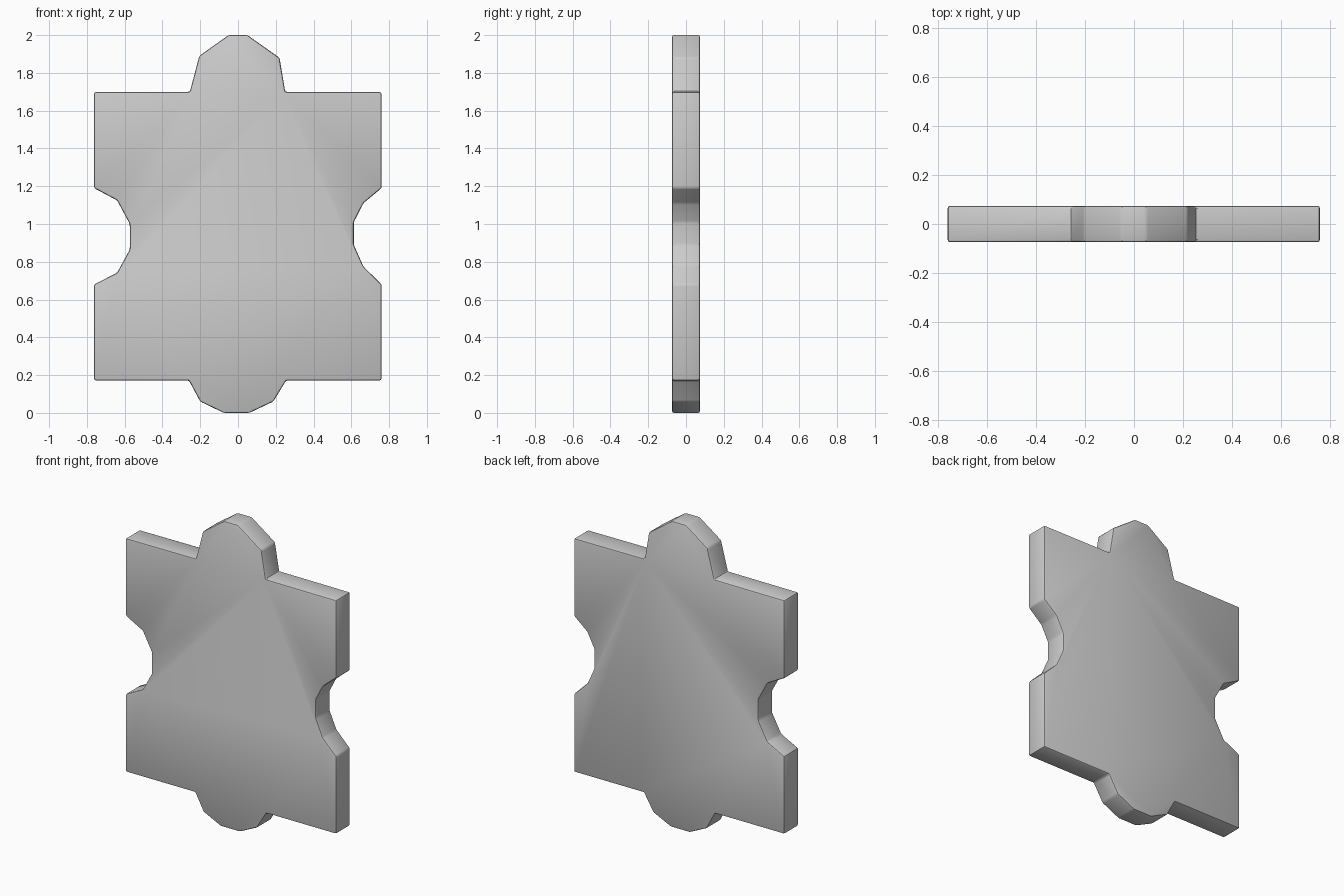
import bpy, bmesh, math

if "Cube" in bpy.data.objects:
    bpy.data.objects.remove(bpy.data.objects["Cube"])

# Outline of the jigsaw tile, clockwise from the top tab (x, z)
top_tab = [(-0.255, 1.70), (-0.205, 1.89), (-0.05, 2.0), (0.05, 2.0), (0.22, 1.88), (0.25, 1.70)]
right_notch = [(0.76, 1.19), (0.664, 1.11), (0.613, 1.01), (0.613, 0.89), (0.664, 0.775), (0.76, 0.68)]
bottom_tab = [(0.255, 0.172), (0.187, 0.06), (0.06, 0.0), (-0.075, 0.0), (-0.2, 0.06), (-0.26, 0.172)]
left_notch = [(-0.762, 0.68), (-0.64, 0.742), (-0.573, 0.865), (-0.573, 1.0), (-0.64, 1.125), (-0.762, 1.19)]
outline = (top_tab + [(0.76, 1.698)] + right_notch + [(0.76, 0.172)]
           + bottom_tab + [(-0.762, 0.172)] + left_notch + [(-0.762, 1.698)])
half_depth = 0.074

# Extrude the outline into a slab
bm = bmesh.new()
face = bm.faces.new([bm.verts.new((x, -half_depth, z)) for x, z in outline])
ext = bmesh.ops.extrude_face_region(bm, geom=[face], use_keep_orig=True)
for v in ext["geom"]:
    if isinstance(v, bmesh.types.BMVert):
        v.co.y = half_depth
bmesh.ops.recalc_face_normals(bm, faces=bm.faces)
mesh = bpy.data.meshes.new("jigsaw_tile")
bm.to_mesh(mesh)
bm.free()
tile = bpy.data.objects.new("jigsaw_tile", mesh)
bpy.context.collection.objects.link(tile)

# Softly rounded edges
bevel = tile.modifiers.new("edge_round", "BEVEL")
bevel.width = 0.01
bevel.segments = 2
bevel.limit_method = "NONE"

bpy.context.view_layer.objects.active = tile
tile.select_set(True)
bpy.ops.object.modifier_apply(modifier="edge_round")
bpy.ops.object.shade_smooth_by_angle(angle=math.radians(30))
